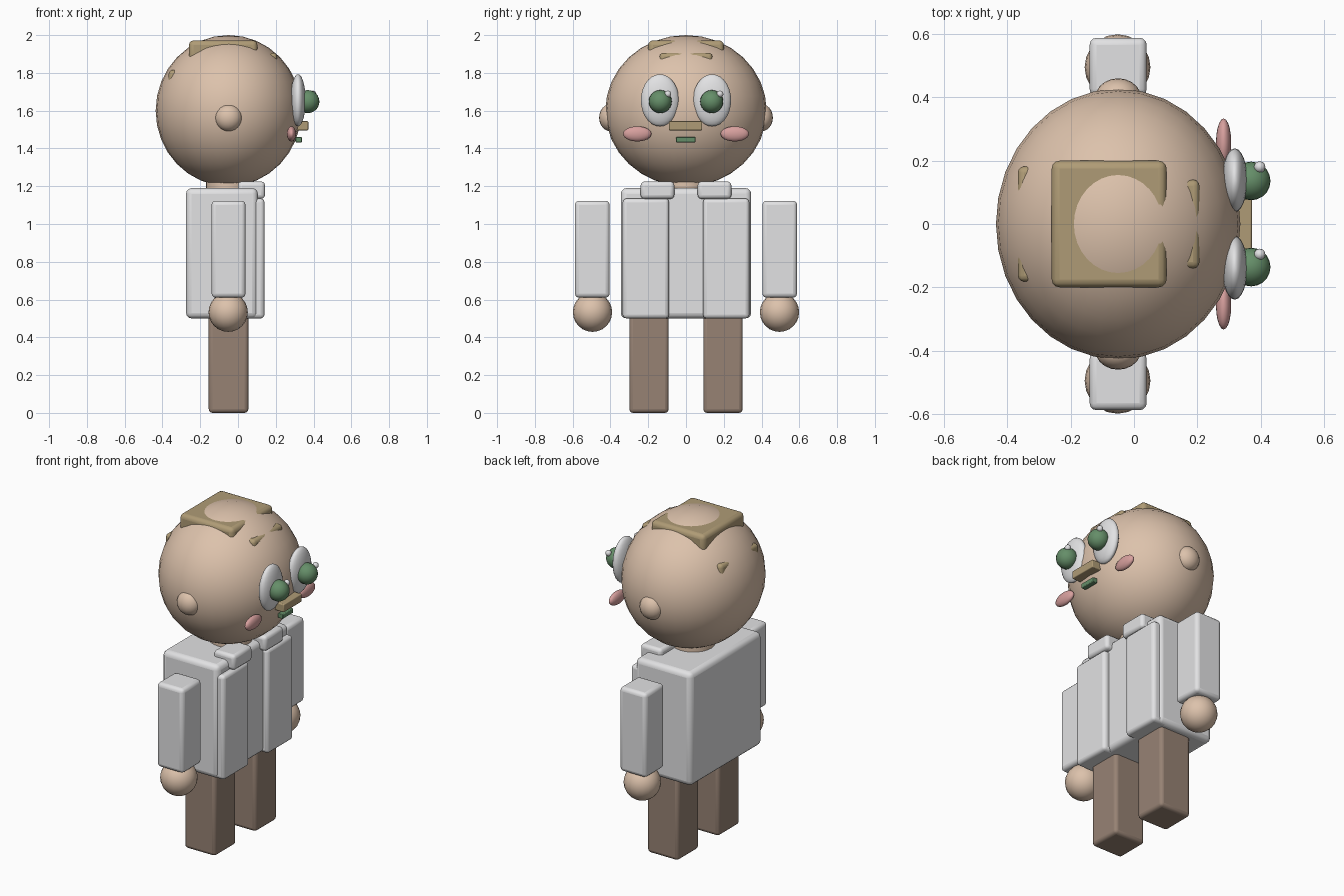
import bpy, math

if "Cube" in bpy.data.objects:
    bpy.data.objects.remove(bpy.data.objects["Cube"])


def material(name, r, g, b):
    m = bpy.data.materials.new(name)
    m.diffuse_color = (r, g, b, 1)
    m.use_nodes = True
    m.node_tree.nodes["Principled BSDF"].inputs["Base Color"].default_value = m.diffuse_color
    return m


SKIN = material("skin", 0.72, 0.54, 0.41)
WHITE = material("white", 0.76, 0.76, 0.77)
TROUSERS = material("brown cloth", 0.31, 0.225, 0.175)
HAIR = material("hair brown", 0.43, 0.33, 0.18)
GREEN = material("green", 0.13, 0.27, 0.14)
PINK = material("pink", 0.68, 0.35, 0.34)


def finish(name, mat):
    ob = bpy.context.object
    ob.name = name
    ob.data.materials.append(mat)
    return ob


def ball(name, mat, loc, radii, segs=32, rings=16):
    bpy.ops.mesh.primitive_uv_sphere_add(segments=segs, ring_count=rings, radius=1, location=loc)
    ob = finish(name, mat)
    ob.scale = radii
    bpy.ops.object.transform_apply(location=False, rotation=False, scale=True)
    bpy.ops.object.shade_smooth()
    return ob


def box(name, mat, lo, hi, bevel=0.02):
    """Rounded box between two corners."""
    bpy.ops.mesh.primitive_cube_add(size=1, location=[(a + b) / 2 for a, b in zip(lo, hi)])
    ob = finish(name, mat)
    ob.scale = [b - a for a, b in zip(lo, hi)]
    bpy.ops.object.transform_apply(location=False, rotation=False, scale=True)
    mod = ob.modifiers.new("rounded_edges", 'BEVEL')
    mod.width = bevel
    mod.segments = 3
    bpy.ops.object.shade_smooth_by_angle(angle=math.radians(40))
    return ob


# Head and neck
ball("head", SKIN, (-0.05, 0, 1.6), (0.386, 0.427, 0.4))
bpy.ops.mesh.primitive_cylinder_add(vertices=24, radius=0.12, depth=0.16, location=(-0.05, 0, 1.19))
finish("neck", SKIN)
bpy.ops.object.shade_smooth_by_angle(angle=math.radians(40))

# Hair blocks poking out of the head
box("hair_top", HAIR, (-0.26, -0.2, 1.82), (0.103, 0.2, 1.972), 0.025)
box("hair_fringe", HAIR, (0.08, -0.14, 1.8), (0.207, 0.14, 1.906), 0.02)
box("hair_back", HAIR, (-0.367, -0.182, 1.62), (-0.25, 0.182, 1.815), 0.02)

# Torso
box("torso", WHITE, (-0.275, -0.345, 0.5), (0.105, 0.345, 1.19), 0.03)

# Nose and mouth
box("nose", HAIR, (0.31, -0.09, 1.496), (0.372, 0.086, 1.544), 0.005)
box("mouth", GREEN, (0.305, -0.052, 1.432), (0.338, 0.05, 1.46), 0.004)

# Paired parts
for side, s in (("left", 1), ("right", -1)):
    def pair(name, mat, x, y, z, bevel):
        ys = sorted((s * y[0], s * y[1]))
        box(f"{side}_{name}", mat, (x[0], ys[0], z[0]), (x[1], ys[1], z[1]), bevel)

    pair("jacket_panel", WHITE, (0.03, 0.14), (0.09, 0.335), (0.5, 1.135), 0.02)
    pair("collar", WHITE, (0.0, 0.143), (0.062, 0.24), (1.133, 1.225), 0.02)
    pair("sleeve", WHITE, (-0.14, 0.04), (0.404, 0.588), (0.61, 1.123), 0.022)
    pair("leg", TROUSERS, (-0.155, 0.055), (0.092, 0.3), (0.0, 0.53), 0.02)
    ball(f"{side}_hand", SKIN, (-0.052, s * 0.495, 0.533), (0.104, 0.104, 0.104), 20, 12)
    ball(f"{side}_ear", SKIN, (-0.05, s * 0.4, 1.563), (0.072, 0.06, 0.072), 20, 12)
    ball(f"{side}_eye_white", WHITE, (0.318, s * 0.138, 1.655), (0.04, 0.101, 0.138), 24, 14)
    ball(f"{side}_iris", GREEN, (0.37, s * 0.136, 1.648), (0.061, 0.061, 0.061), 20, 12)
    ball(f"{side}_eye_glint", WHITE, (0.397, s * 0.138 + 0.042, 1.688), (0.018, 0.018, 0.018), 12, 8)
    ball(f"{side}_cheek", PINK, (0.283, s * 0.258, 1.477), (0.024, 0.075, 0.04), 20, 12)
